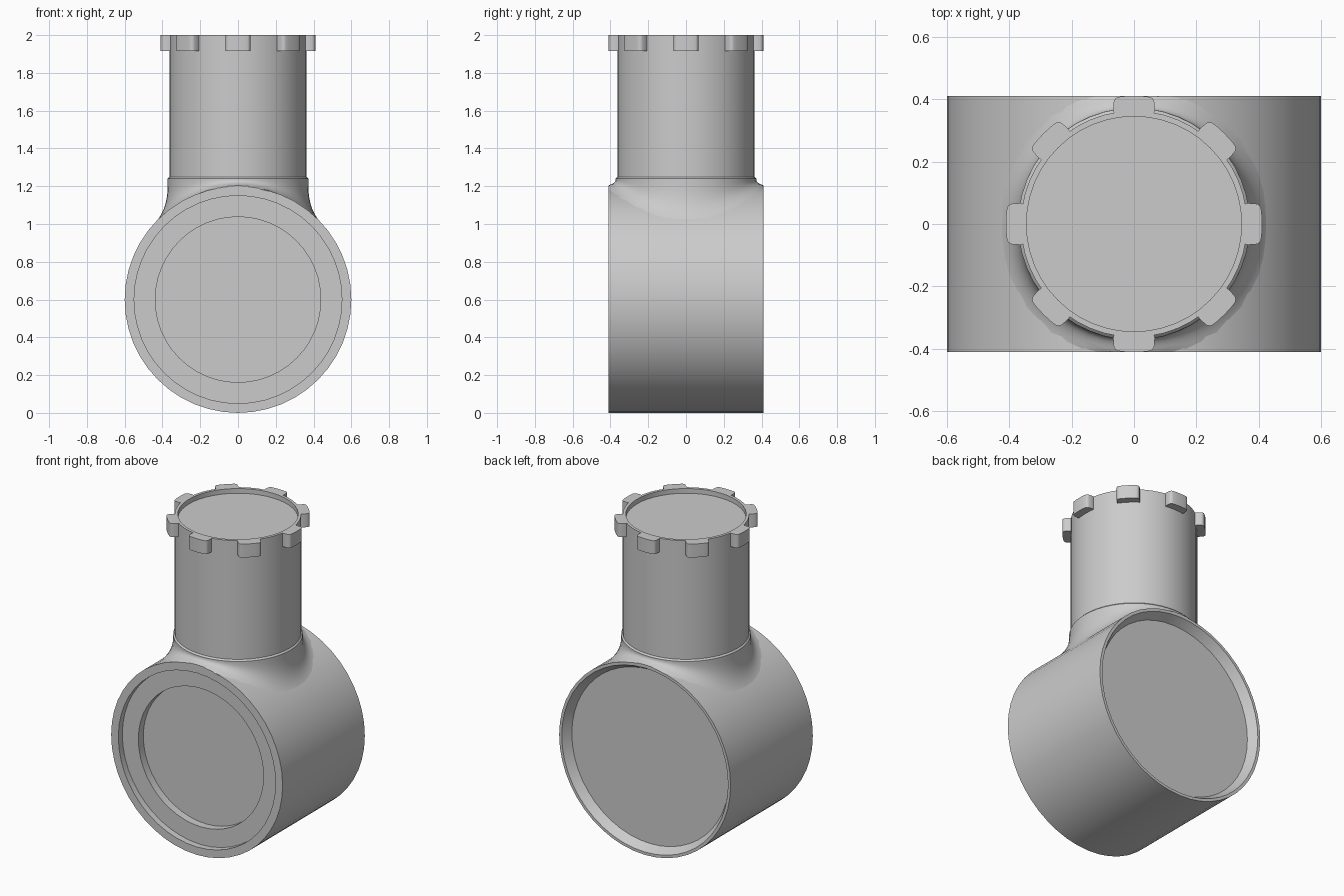
import bpy, bmesh
from math import sin, cos, pi, sqrt, radians
from mathutils import Matrix

cube = bpy.data.objects.get("Cube")
if cube:
    bpy.data.objects.remove(cube)

grey = bpy.data.materials.new("plain grey")
grey.use_nodes = True
colour = (0.6, 0.6, 0.6, 1)
grey.diffuse_color = colour
grey.node_tree.nodes["Principled BSDF"].inputs["Base Color"].default_value = colour

SEG = 48
BODY_R, HALF, BODY_Z = 0.6, 0.411, 0.6


def finish(name, bm, matrix=Matrix()):
    bmesh.ops.recalc_face_normals(bm, faces=bm.faces)
    bm.transform(matrix)
    mesh = bpy.data.meshes.new(name)
    bm.to_mesh(mesh)
    bm.free()
    mesh.materials.append(grey)
    obj = bpy.data.objects.new(name, mesh)
    bpy.context.collection.objects.link(obj)
    bpy.ops.object.select_all(action="DESELECT")
    obj.select_set(True)
    bpy.context.view_layer.objects.active = obj
    bpy.ops.object.shade_smooth_by_angle(angle=radians(35))
    return obj


def loft(bm, rings):
    loops = [[bm.verts.new(p) for p in ring] for ring in rings]
    for a, b in zip(loops, loops[1:]):
        for i in range(SEG):
            j = (i + 1) % SEG
            bm.faces.new((a[i], a[j], b[j], b[i]))
    return loops


def circle(r, h):
    return [(r * cos(2 * pi * i / SEG), r * sin(2 * pi * i / SEG), h)
            for i in range(SEG)]


def turned(name, profile, matrix=Matrix()):
    """Turn (radius, height) pairs about z and close both ends."""
    bm = bmesh.new()
    loops = loft(bm, [circle(r, h) for r, h in profile])
    bm.faces.new(loops[0])
    bm.faces.new(loops[-1])
    return finish(name, bm, matrix)


# Horizontal drum: stepped recess in front, tapered shallow recess behind
lay_down = Matrix.Translation((0, 0, BODY_Z)) @ Matrix.Rotation(pi / 2, 4, "X")
turned("drum", [(0.55, 0.055 - HALF), (0.582, -HALF), (BODY_R, -HALF),
                (BODY_R, HALF), (0.55, HALF), (0.55, HALF - 0.04),
                (0.438, HALF - 0.04), (0.438, HALF - 0.09)], lay_down)

# Upright neck with a shallow recessed cap, ending inside the saddle
turned("neck", [(0.363, 1.22), (0.363, 2), (0.345, 2), (0.345, 1.97)])

# Flared saddle that runs tangent from the neck into the drum
STEPS, TOP_R, FOOT_R, TOP_Z = 12, 0.372, 0.45, 1.24
rings = [circle(0.362, 1.25)]
for s in range(STEPS + 1):
    t = s / STEPS
    r = TOP_R + (FOOT_R - TOP_R) * t ** 3
    ring = []
    for x, y, z in circle(r, TOP_Z):
        foot = BODY_Z + sqrt(BODY_R ** 2 - (x * FOOT_R / r) ** 2) - 0.004
        ring.append((x, max(-HALF, min(HALF, y)), z + (foot - z) * t))
    rings.append(ring)
bm = bmesh.new()
loft(bm, rings)
finish("saddle", bm)

# Eight rounded grip lugs around the neck's top edge
for k in range(8):
    bm = bmesh.new()
    outline = [(0.347, -0.062), (0.365, -0.067)]
    outline += [(sqrt(HALF ** 2 - y * y), y) for y in (-0.064, -0.03, 0, 0.03, 0.064)]
    outline += [(0.365, 0.067), (0.347, 0.062)]
    base = bm.faces.new([bm.verts.new((x, y, 1.915)) for x, y in outline])
    top = bmesh.ops.extrude_face_region(bm, geom=[base])["geom"]
    bmesh.ops.translate(bm, vec=(0, 0, 0.085),
                        verts=[v for v in top if isinstance(v, bmesh.types.BMVert)])
    corners = [e for e in bm.edges
               if abs(e.verts[0].co.z - e.verts[1].co.z) > 0.05
               and abs(e.verts[0].co.y) > 0.06 and e.verts[0].co.x > 0.4]
    bmesh.ops.bevel(bm, geom=corners, offset=0.015, segments=4,
                    profile=0.5, affect="EDGES")
    finish(f"grip_lug_{k + 1}", bm, Matrix.Rotation(k * pi / 4, 4, "Z"))
